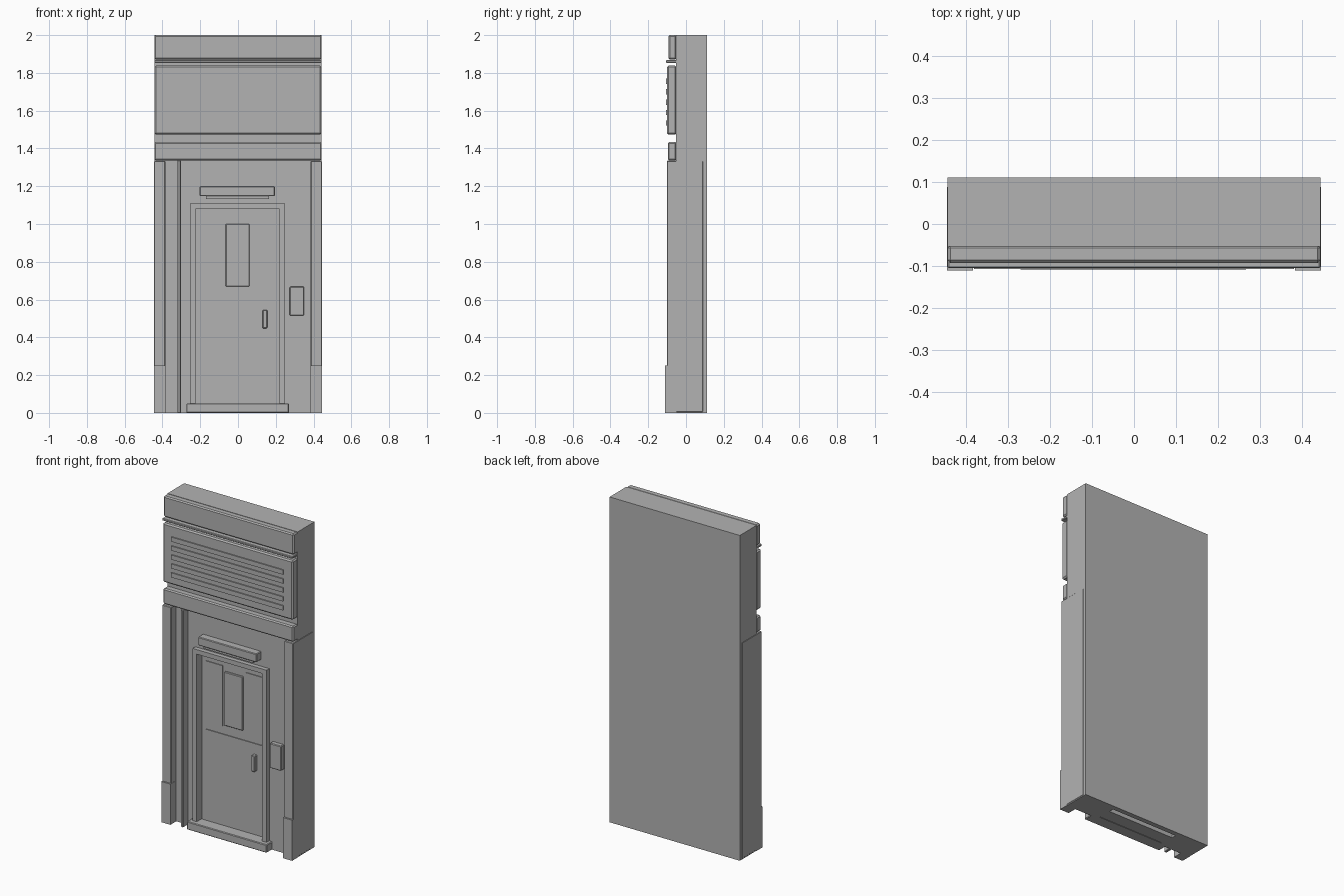
import bpy, bmesh

if "Cube" in bpy.data.objects:
    bpy.data.objects.remove(bpy.data.objects["Cube"])

grey = bpy.data.materials.new("concrete grey")
grey.diffuse_color = (0.45, 0.45, 0.45, 1)
grey.use_nodes = True
grey.node_tree.nodes["Principled BSDF"].inputs["Base Color"].default_value = grey.diffuse_color


def box(name, x, y, z, bevel=0.0):
    """Box from (min, max) pairs, with an optional chamfer."""
    bm = bmesh.new()
    bmesh.ops.create_cube(bm, size=1)
    for v in bm.verts:
        v.co = [r[0] + (c + 0.5) * (r[1] - r[0]) for c, r in zip(v.co, (x, y, z))]
    mesh = bpy.data.meshes.new(name)
    bm.to_mesh(mesh)
    bm.free()
    mesh.materials.append(grey)
    ob = bpy.data.objects.new(name, mesh)
    bpy.context.collection.objects.link(ob)
    if bevel:
        mod = ob.modifiers.new("chamfer", 'BEVEL')
        mod.width = bevel
        mod.segments = 1
    return ob


def cut(target, cutter):
    """Cut one box out of another and discard the cutter."""
    mod = target.modifiers.new("cut", 'BOOLEAN')
    mod.operation = 'DIFFERENCE'
    mod.solver = 'EXACT'
    mod.object = cutter
    cutter.hide_render = True
    bpy.context.view_layer.objects.active = target
    bpy.ops.object.modifier_apply(modifier=mod.name)
    bpy.data.objects.remove(cutter)


# Wall block with the door recess and the slot underneath
wall = box("wall", (-0.443, 0.443), (-0.053, 0.11), (0, 2))
cut(wall, box("door_cutter", (-0.225, 0.22), (-0.2, -0.03), (-0.1, 1.08)))
cut(wall, box("slot_cutter", (-0.235, 0.22), (0.05, 0.08), (-0.1, 0.05)))

# Side pilasters with plinths
for side, name in ((-1, "left"), (1, "right")):
    def span(a, b):
        return tuple(sorted((side * a, side * b)))
    box(name + "_pilaster", span(0.385, 0.445), (-0.10, 0.09), (0.005, 1.333), 0.003)
    box(name + "_plinth", span(0.383, 0.445), (-0.11, -0.05), (0, 0.25))

# Upper bands and sign panel
full = (-0.443, 0.443)
box("lower_band", full, (-0.096, -0.05), (1.337, 1.433), 0.007)
box("upper_panel", full, (-0.10, -0.05), (1.473, 1.838), 0.008)
box("thin_ledge", full, (-0.105, -0.05), (1.853, 1.867), 0.003)
box("top_band", full, (-0.093, -0.05), (1.872, 2.0), 0.007)

# Louvre slats on the panel
for i in range(5):
    z = 1.535 + i * 0.055
    box("louvre_slat", (-0.38, 0.38), (-0.107, -0.098), (z - 0.014, z + 0.014))

# Vertical conduit
box("conduit", (-0.32, -0.303), (-0.10, -0.05), (0, 1.337), 0.003)

# Door frame and sill
box("frame_left", (-0.253, -0.225), (-0.08, -0.03), (0.05, 1.08))
box("frame_right", (0.22, 0.25), (-0.08, -0.03), (0.05, 1.08))
box("frame_top", (-0.253, 0.25), (-0.08, -0.03), (1.08, 1.108))
box("door_sill", (-0.273, 0.27), (-0.108, -0.03), (0, 0.05), 0.004)

# Door panes, kick panel and handle
box("centre_pane", (-0.065, 0.06), (-0.042, -0.02), (0.67, 1.0), 0.003)
box("left_pane", (-0.195, -0.08), (-0.035, -0.02), (0.66, 1.03))
box("right_pane", (0.078, 0.19), (-0.035, -0.02), (0.66, 1.03))
box("lower_door_panel", (-0.195, 0.19), (-0.035, -0.02), (0.11, 0.61))
box("door_handle", (0.13, 0.155), (-0.06, -0.02), (0.447, 0.545), 0.004)

# Lamp above the door and entry box beside it
box("lamp_housing", (-0.203, 0.195), (-0.10, -0.05), (1.148, 1.2), 0.004)
box("lamp_diffuser", (-0.17, 0.165), (-0.09, -0.05), (1.133, 1.15))
box("entry_box", (0.273, 0.35), (-0.083, -0.05), (0.515, 0.668), 0.004)
